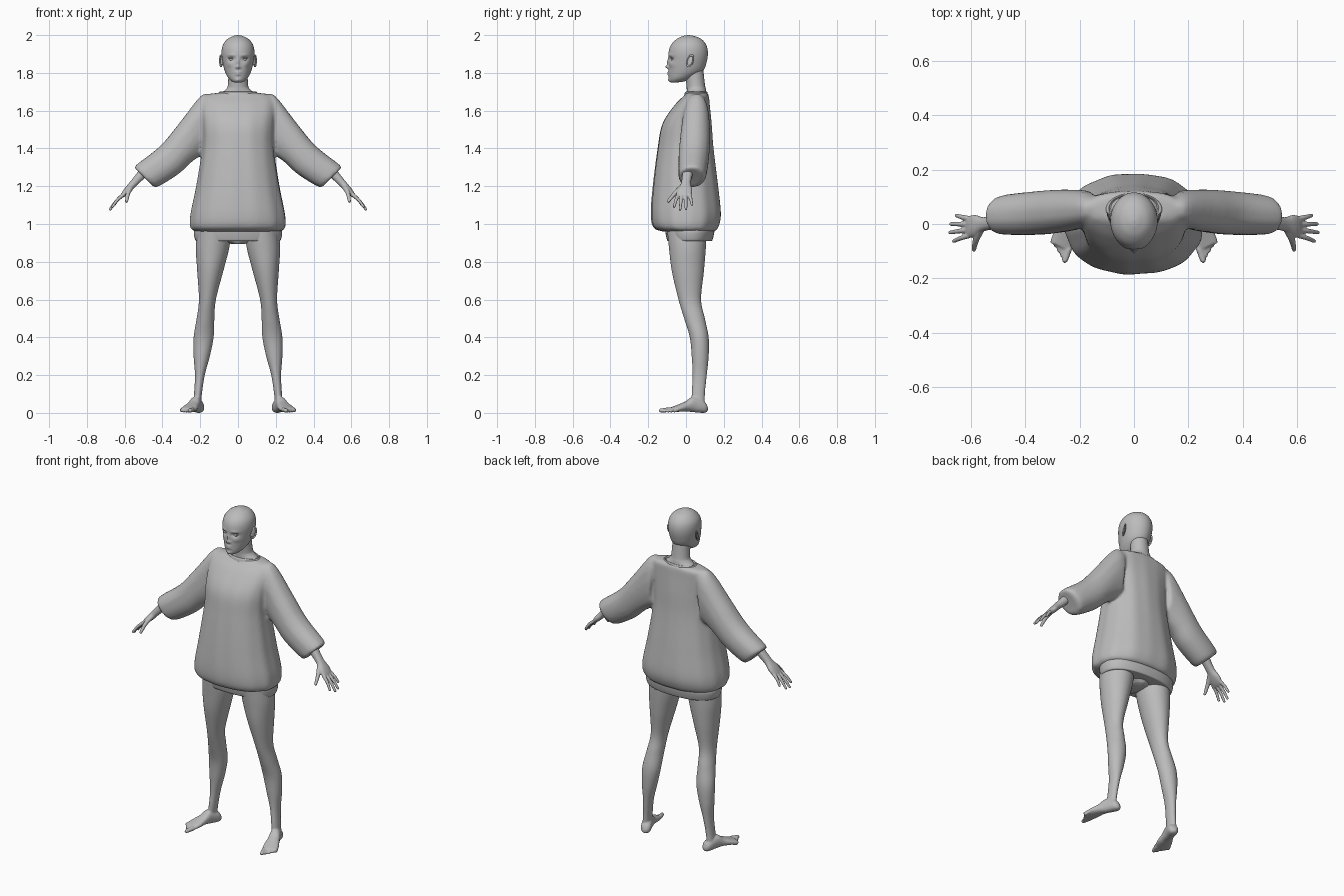
import bpy, bmesh, math
from mathutils import Vector as V

cube = bpy.data.objects.get("Cube")
if cube:
    bpy.data.objects.remove(cube)

grey = bpy.data.materials.new("plain grey")
grey.use_nodes = True
shade = (0.5, 0.5, 0.5, 1)
grey.diffuse_color = shade
grey.node_tree.nodes["Principled BSDF"].inputs["Base Color"].default_value = shade


def ring(height, half_width, front, back, x=0):
    """Horizontal cross-section as (centre, sideways axis, depth axis)."""
    return (V((x, (front + back) / 2, height)),
            V((half_width, 0, 0)), V((0, (back - front) / 2, 0)))


def spline(rings, steps):
    """Smoothly interpolate between neighbouring cross-sections."""
    last = len(rings) - 1
    result = []
    for i in range(last):
        before, start, end, after = [rings[max(0, min(last, i + k))] for k in (-1, 0, 1, 2)]
        for step in range(steps):
            t = step / steps
            result.append([
                b + t / 2 * (c - a + t * (2 * a - 5 * b + 4 * c - d + t * (3 * (b - c) + d - a)))
                for a, b, c, d in zip(before, start, end, after)])
    return result + [rings[last]]


def loft(bm, rings, sides=40, steps=6, power=2, fold=0):
    """Skin cross-sections into a closed body, optionally with cloth folds."""
    loops = []
    for centre, across, depth in spline(rings, steps):
        loop = []
        for i in range(sides):
            angle = math.tau * i / sides
            c, s = math.cos(angle), math.sin(angle)
            r = (abs(c) ** power + abs(s) ** power) ** (-1 / power)
            r *= 1 + fold * (math.sin(9 * angle + 4 * centre.z) + math.sin(14 * angle))
            loop.append(bm.verts.new(centre + across * c * r + depth * s * r))
        loops.append(loop)
    for lower, upper in zip(loops, loops[1:]):
        for i in range(sides):
            j = (i + 1) % sides
            bm.faces.new((lower[i], lower[j], upper[j], upper[i]))
    bm.faces.new(loops[0])
    bm.faces.new(loops[-1])


def digit(bm, points, thick, thin):
    """Tapered finger or toe along a few points, with a rounded tip."""
    points = [V(p) for p in points]
    heading = (points[-1] - points[0]).normalized()
    side = heading.cross(V((0.3, 0.2, 1))).normalized()
    up = side.cross(heading)
    radii = [thick + (thin - thick) * i / (len(points) - 1) for i in range(len(points))]
    tip = points[-1]
    points += [tip + heading * thin * 0.7, tip + heading * thin]
    radii += [thin * 0.7, thin * 0.1]
    loft(bm, [(p, side * r, up * r) for p, r in zip(points, radii)], sides=12, steps=4)


def finish(name, bm, voxel=0, smooth=0, mirror=False):
    """Turn the bmesh into a smooth object, blending its pieces if asked."""
    bmesh.ops.recalc_face_normals(bm, faces=bm.faces)
    mesh = bpy.data.meshes.new(name)
    bm.to_mesh(mesh)
    bm.free()
    mesh.materials.append(grey)
    mesh.shade_smooth()
    part = bpy.data.objects.new(name, mesh)
    bpy.context.collection.objects.link(part)
    if voxel:
        blend = part.modifiers.new("blend", 'REMESH')
        blend.mode, blend.voxel_size, blend.use_smooth_shade = 'VOXEL', voxel, True
        soften = part.modifiers.new("soften", 'SMOOTH')
        soften.iterations = smooth
    if mirror:
        part.modifiers.new("other side", 'MIRROR')


# Sweater torso
bm = bmesh.new()
loft(bm, [ring(0.96, 0.22, -0.12, 0.15), ring(0.98, 0.25, -0.17, 0.17),
          ring(1.05, 0.25, -0.185, 0.185), ring(1.2, 0.22, -0.175, 0.17),
          ring(1.4, 0.19, -0.15, 0.145), ring(1.53, 0.19, -0.125, 0.135),
          ring(1.63, 0.195, -0.06, 0.125), ring(1.68, 0.175, -0.01, 0.12),
          ring(1.695, 0.1, 0, 0.11)], sides=96, power=2.3, fold=0.006)

# Sleeves, from upper and lower outline points (x, z), blended into the torso
upper = [(0.15, 1.69), (0.2, 1.675), (0.31, 1.535), (0.41, 1.415), (0.53, 1.32), (0.55, 1.3), (0.54, 1.29)]
lower = [(0.17, 1.38), (0.2, 1.36), (0.25, 1.325), (0.315, 1.265), (0.42, 1.2), (0.45, 1.2), (0.465, 1.215)]
for side in (1, -1):
    rings = []
    for i, (top, under) in enumerate(zip(upper, lower)):
        t = i / (len(upper) - 1)
        top, under = V((side * top[0], 0, top[1])), V((side * under[0], 0, under[1]))
        middle = (top + under) / 2 + V((0, 0.06 - 0.04 * t, 0))
        half_depth = 0.06 - 0.02 * t + 0.03 * math.sin(math.pi * t)
        rings.append((middle, (top - under) / 2, V((0, half_depth, 0))))
    loft(bm, rings, sides=48, power=2.2, fold=0.005)
finish("sweater", bm, voxel=0.009, smooth=7)

# Collar rim around the neck
bm = bmesh.new()
loft(bm, [ring(1.68, 0.106, -0.01, 0.116), ring(1.695, 0.103, -0.006, 0.114),
          ring(1.7, 0.096, 0, 0.11), ring(1.69, 0.088, 0.006, 0.104)])
finish("collar", bm)

# Hem band, with the short under layer between the legs
bm = bmesh.new()
loft(bm, [ring(0.99, 0.22, -0.11, 0.145), ring(0.96, 0.234, -0.11, 0.15),
          ring(0.915, 0.226, -0.1, 0.14), ring(0.91, 0.21, -0.09, 0.13)], sides=64, power=2.3)
finish("hem_band", bm)
bm = bmesh.new()
loft(bm, [ring(0.96, 0.12, -0.09, 0.1), ring(0.92, 0.09, -0.085, 0.095), ring(0.895, 0.04, -0.07, 0.08)])
finish("under_layer", bm)

# Legs, spreading outward towards the ankle
bm = bmesh.new()
sections = [(0.97, 0.09, -0.1, 0.11), (0.87, 0.088, -0.09, 0.105), (0.75, 0.069, -0.075, 0.095),
            (0.6, 0.045, -0.04, 0.08), (0.5, 0.047, -0.01, 0.1), (0.4, 0.053, 0.02, 0.12),
            (0.3, 0.043, 0.03, 0.12), (0.2, 0.026, 0.035, 0.11), (0.1, 0.021, 0.03, 0.1),
            (0.03, 0.022, 0.03, 0.1)]
loft(bm, [ring(*s, x=0.222 - s[0] / 10) for s in sections])

# Feet, turned slightly outward, from (distance, half width, top, sole)
along, across = V((0.34, -0.94, 0)), V((0.94, 0.34, 0))
heel = V((0.205, 0.095, 0))
sections = [(-0.02, 0.01, 0.03, 0.01), (0, 0.028, 0.06, 0), (0.06, 0.03, 0.085, 0.004),
            (0.1, 0.034, 0.062, 0.008), (0.14, 0.042, 0.045, 0.006), (0.19, 0.043, 0.027, 0.004)]
loft(bm, [(heel + along * reach + V((0, 0, (top + sole) / 2)), across * w, V((0, 0, (top - sole) / 2)))
          for reach, w, top, sole in sections], power=2.3)
for i in range(5):
    r = 0.009 if i else 0.0125
    root = heel + along * (0.185 - 0.007 * i) + across * (0.0165 * i - 0.031) + V((0, 0, 0.017))
    tip = root + along * (0.046 - 0.006 * i)
    tip.z = r
    digit(bm, (root, tip), r, r * 0.9)
finish("legs", bm, voxel=0.0055, smooth=2, mirror=True)

# Wrists and palms, from (distance, half width, half thickness)
bm = bmesh.new()
down, flat = V((0.67, 0, -0.74)), V((0.74, 0, 0.67))
wrist = V((0.55, 0, 1.218))
sections = [(-0.1, 0.03, 0.028), (0, 0.025, 0.02), (0.05, 0.039, 0.018), (0.08, 0.04, 0.014), (0.1, 0.034, 0.008)]
loft(bm, [(wrist + down * reach - V((0, reach / 8, 0)), V((0, w, 0)), flat * h)
          for reach, w, h in sections], power=2.3)

# Fingers fan out from the knuckles; the thumb points forward
for i, length in enumerate((0.085, 0.105, 0.1, 0.07)):
    root = wrist + down * 0.085 + V((0, 0.0205 * i - 0.042, 0))
    tip = root + down * length + V((0, 0.011 * i - 0.021, 0))
    digit(bm, (root, (root + tip) / 2 + flat * 0.005, tip), 0.0105, 0.007)
digit(bm, ((0.565, -0.018, 1.198), (0.582, -0.058, 1.163), (0.59, -0.094, 1.12)), 0.016, 0.008)
finish("hands", bm, voxel=0.0035, smooth=2, mirror=True)

# Neck
bm = bmesh.new()
loft(bm, [ring(1.67, 0.11, 0, 0.11), ring(1.695, 0.086, 0.004, 0.108), ring(1.715, 0.062, 0.004, 0.105),
          ring(1.74, 0.053, 0.002, 0.1), ring(1.83, 0.05, -0.01, 0.09)])
finish("neck", bm)

# Head: smooth skull first
bm = bmesh.new()
loft(bm, [ring(1.75, 0.02, -0.08, -0.04), ring(1.757, 0.035, -0.088, 0), ring(1.775, 0.053, -0.091, 0.04),
          ring(1.81, 0.07, -0.092, 0.09), ring(1.86, 0.082, -0.092, 0.11), ring(1.91, 0.087, -0.092, 0.116),
          ring(1.95, 0.079, -0.078, 0.106), ring(1.98, 0.055, -0.048, 0.08),
          ring(1.995, 0.025, -0.015, 0.043), ring(2, 0.003, 0.01, 0.016)], sides=128, steps=10)


def bump(x, z, push, wide, tall):
    """Push the face softly in or out around a point, on both sides alike."""
    for v in bm.verts:
        if v.co.y < 0:
            fade = min(1, -v.co.y / 0.03)
            spread = ((abs(v.co.x) - x) / wide) ** 2 + ((v.co.z - z) / tall) ** 2
            v.co.y -= fade * push * math.exp(-spread)


# Nose, nostrils, eye sockets, brows, cheeks, lips, mouth line and chin
bump(0, 1.832, 0.016, 0.008, 0.009)
bump(0, 1.856, 0.009, 0.007, 0.018)
bump(0.011, 1.829, 0.005, 0.006, 0.006)
bump(0.034, 1.874, -0.011, 0.017, 0.01)
bump(0.036, 1.894, 0.004, 0.02, 0.007)
bump(0.045, 1.845, 0.005, 0.016, 0.014)
bump(0, 1.797, 0.008, 0.016, 0.01)
bump(0, 1.7975, -0.005, 0.02, 0.002)
bump(0, 1.763, 0.005, 0.014, 0.009)
finish("head", bm)


def oval(name, centre, size, flare=0.0, rim=0.0):
    """Mirrored ellipsoid, or an oval rim, leaning back and flared outward."""
    if rim:
        bpy.ops.mesh.primitive_torus_add(minor_radius=rim, rotation=(0, math.pi / 2, 0))
    else:
        bpy.ops.mesh.primitive_uv_sphere_add(segments=24, ring_count=16)
    bpy.ops.object.transform_apply(location=False, rotation=True, scale=False)
    part = bpy.context.object
    part.name = name
    for v in part.data.vertices:
        x, y, z = (a * b for a, b in zip(v.co, size))
        v.co = V(centre) + V((x + y * flare, y + z / 4, z))
    part.data.materials.append(grey)
    part.data.shade_smooth()
    part.modifiers.new("other side", 'MIRROR')


# Eyes with lids, and ears
oval("eyes", (0.034, -0.066, 1.873), (0.0145, 0.0135, 0.009))
oval("upper_lids", (0.035, -0.069, 1.8795), (0.018, 0.0115, 0.003))
oval("ear_bowls", (0.086, 0.02, 1.862), (0.006, 0.015, 0.028), flare=0.35)
oval("ear_rims", (0.09, 0.022, 1.864), (0.02, 0.016, 0.029), flare=0.4, rim=0.18)
